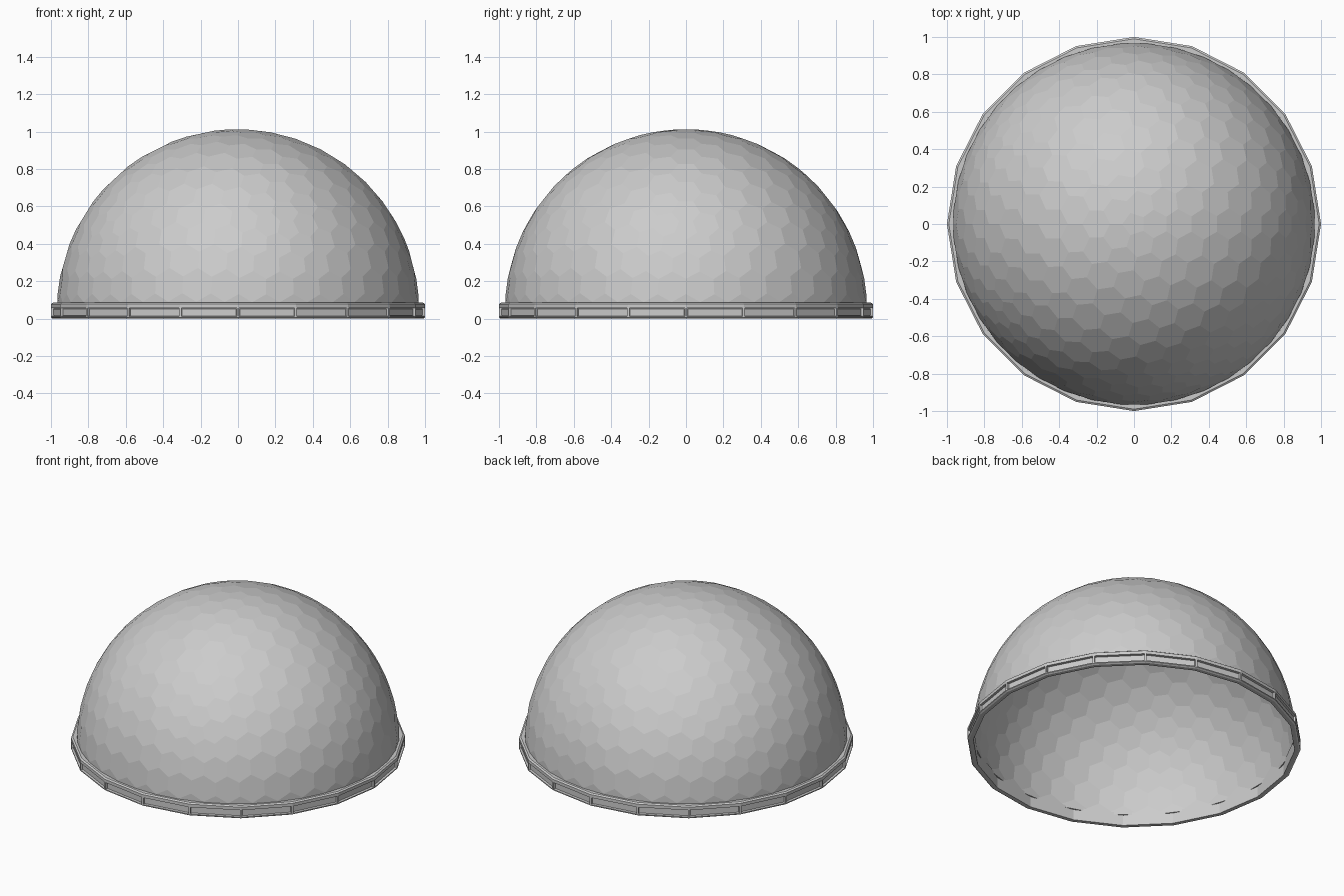
import bpy, bmesh, math
from mathutils import Vector

if "Cube" in bpy.data.objects:
    bpy.data.objects.remove(bpy.data.objects["Cube"])

SIDES = 20
RADIUS = 0.968
CENTRE_Z = 0.045


def make_object(name, bm):
    bmesh.ops.recalc_face_normals(bm, faces=bm.faces[:])
    mesh = bpy.data.meshes.new(name)
    bm.to_mesh(mesh)
    bm.free()
    obj = bpy.data.objects.new(name, mesh)
    bpy.context.collection.objects.link(obj)
    return obj


# Dome: hexagon panels, made as the dual of an icosphere
ico = bmesh.new()
bmesh.ops.create_icosphere(ico, subdivisions=4, radius=1.0)
ico.faces.index_update()
bm = bmesh.new()
corners = [bm.verts.new(f.calc_center_median().normalized() * RADIUS) for f in ico.faces]
for v in ico.verts:
    n = v.co.normalized()
    side = n.orthogonal().normalized()
    up = n.cross(side)
    ring = sorted(v.link_faces, key=lambda f: math.atan2(
        (f.calc_center_median() - v.co).dot(up), (f.calc_center_median() - v.co).dot(side)))
    bm.faces.new([corners[f.index] for f in ring])
ico.free()
bmesh.ops.translate(bm, verts=bm.verts[:], vec=Vector((0, 0, CENTRE_Z)))
bmesh.ops.bisect_plane(bm, geom=bm.verts[:] + bm.edges[:] + bm.faces[:],
                       plane_co=(0, 0, 0.07), plane_no=(0, 0, 1), clear_inner=True)
dome = make_object("dome", bm)
shell = dome.modifiers.new("shell", 'SOLIDIFY')
shell.thickness = 0.008
shell.offset = -1

# Base ring: cross-section (radius, height) swept around 20 sides
profile = [(0.965, 0.0), (0.99, 0.0), (1.0, 0.006), (1.0, 0.064),
           (1.0, 0.078), (0.99, 0.085), (0.965, 0.085)]
bm = bmesh.new()
rings = []
for i in range(SIDES):
    a = 2 * math.pi * i / SIDES
    rings.append([bm.verts.new((r * math.cos(a), r * math.sin(a), z)) for r, z in profile])
panels = []
for i in range(SIDES):
    a, b = rings[i], rings[(i + 1) % SIDES]
    for j in range(len(profile)):
        k = (j + 1) % len(profile)
        f = bm.faces.new((a[j], b[j], b[k], a[k]))
        if j == 2:
            panels.append(f)
bmesh.ops.recalc_face_normals(bm, faces=bm.faces[:])
# Recessed panels between the posts, each with a raised centre plate
bmesh.ops.inset_individual(bm, faces=panels, thickness=0.009, depth=0.0)
bmesh.ops.inset_individual(bm, faces=panels, thickness=0.002, depth=-0.016)
bmesh.ops.inset_individual(bm, faces=panels, thickness=0.004, depth=0.0)
bmesh.ops.inset_individual(bm, faces=panels, thickness=0.001, depth=0.005)
make_object("base_ring", bm)
